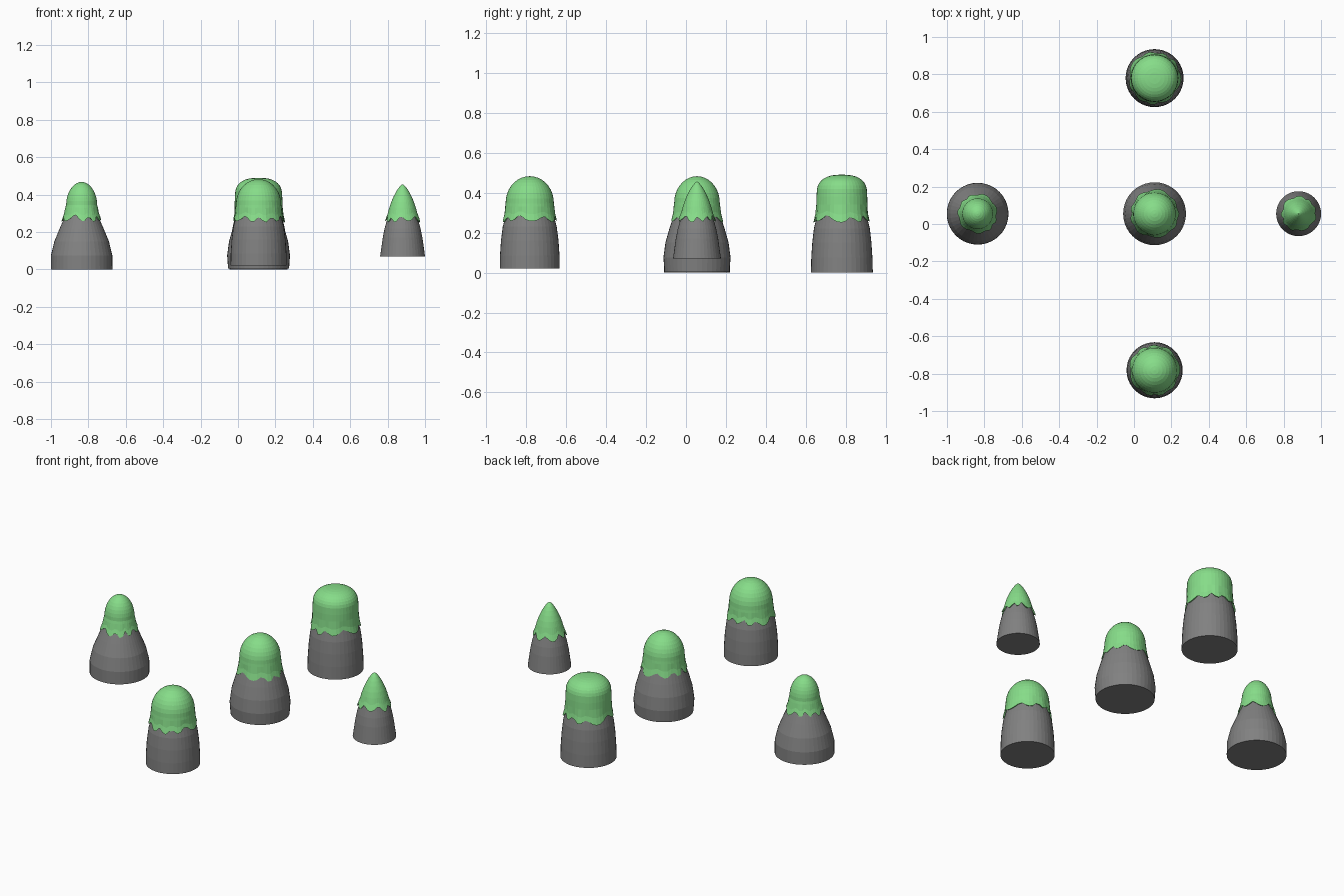
import bpy, bmesh, math

if "Cube" in bpy.data.objects:
    bpy.data.objects.remove(bpy.data.objects["Cube"])

SEG = 40


def material(name, rgb):
    m = bpy.data.materials.new(name)
    m.diffuse_color = (*rgb, 1)
    m.use_nodes = True
    m.node_tree.nodes["Principled BSDF"].inputs["Base Color"].default_value = m.diffuse_color
    return m


GREY = material("stone grey", (0.22, 0.22, 0.22))
GREEN = material("moss green", (0.24, 0.72, 0.25))


def lathe(name, x, y, profile, mat, wave=None, closed_bottom=True, lip=None):
    """Revolve (z, radius) points; wave(angle) moves the lowest rings."""
    bm = bmesh.new()
    rings = []
    for k, (z, r) in enumerate(profile):
        ring = []
        for i in range(SEG):
            a = 2 * math.pi * i / SEG
            zz, rr = z, r
            if wave:
                w = wave(a) * max(0.0, 1 - (z - profile[0][0]) / 0.06)
                zz += 0.017 * w
                rr -= 0.006 * w
            ring.append(bm.verts.new((x + rr * math.cos(a), y + rr * math.sin(a), zz)))
        rings.append(ring)
    for lo, hi in zip(rings, rings[1:]):
        for i in range(SEG):
            j = (i + 1) % SEG
            bm.faces.new((lo[i], lo[j], hi[j], hi[i]))
    # pointed or domed tip
    bm.faces.new(rings[-1])
    if closed_bottom:
        bm.faces.new(rings[0][::-1])
    if lip:
        # underside of the overhanging edge, tucked into the stone
        inner = []
        for v in rings[0]:
            dx, dy = v.co.x - x, v.co.y - y
            s = (math.hypot(dx, dy) - lip) / math.hypot(dx, dy)
            inner.append(bm.verts.new((x + dx * s, y + dy * s, v.co.z + 0.006)))
        for i in range(SEG):
            j = (i + 1) % SEG
            bm.faces.new((inner[i], inner[j], rings[0][j], rings[0][i]))
    bmesh.ops.recalc_face_normals(bm, faces=bm.faces)
    me = bpy.data.meshes.new(name)
    bm.to_mesh(me)
    bm.free()
    me.materials.append(mat)
    ob = bpy.data.objects.new(name, me)
    bpy.context.collection.objects.link(ob)


def dome(z0, z1, r, power, n=9):
    """Rounded top: power 2 is an ellipse, larger is boxier, smaller is pointier."""
    pts = []
    for k in range(n):
        a = math.pi / 2 * k / n
        pts.append((z0 + (z1 - z0) * math.sin(a) ** (2 / power),
                    r * math.cos(a) ** (2 / power)))
    pts.append((z1, r * 0.02))
    return pts


def scallop(phase):
    def f(a):
        b = a + 0.18 * math.sin(2 * a + phase)
        return 1 - 2 * abs(math.cos(4.5 * b + phase)) + 0.25 * math.sin(3 * a + phase)
    return f


# name, x, y, stone profile, cap sides, cap dome (start, top, radius, power)
PILLARS = [
    ("centre", 0.11, 0.055,
     [(0.005, 0.163), (0.075, 0.168), (0.15, 0.158), (0.22, 0.138), (0.30, 0.112)],
     [(0.27, 0.126), (0.30, 0.119), (0.335, 0.116)], (0.35, 0.482, 0.114, 2.0)),
    ("left", -0.836, 0.055,
     [(0.0, 0.165), (0.075, 0.164), (0.15, 0.146), (0.22, 0.117), (0.30, 0.082)],
     [(0.275, 0.102), (0.30, 0.093), (0.33, 0.087)], (0.345, 0.468, 0.083, 1.95)),
    ("front", 0.11, -0.782,
     [(0.02, 0.150), (0.085, 0.149), (0.16, 0.144), (0.23, 0.135), (0.30, 0.116)],
     [(0.272, 0.132), (0.30, 0.125), (0.33, 0.123)], (0.345, 0.482, 0.121, 2.05)),
    ("back", 0.11, 0.780,
     [(0.0, 0.155), (0.075, 0.153), (0.15, 0.148), (0.22, 0.140), (0.30, 0.121)],
     [(0.27, 0.136), (0.30, 0.130), (0.34, 0.128), (0.38, 0.127)], (0.395, 0.49, 0.126, 2.5)),
    ("right", 0.88, 0.055,
     [(0.07, 0.120), (0.12, 0.113), (0.17, 0.106), (0.22, 0.096), (0.30, 0.073)],
     [(0.272, 0.090), (0.30, 0.079), (0.33, 0.071), (0.36, 0.061), (0.39, 0.048),
      (0.415, 0.035), (0.435, 0.022), (0.448, 0.011), (0.455, 0.002)], None),
]

for n, (name, x, y, stone, sides, top) in enumerate(PILLARS):
    lathe(name + "_stone", x, y, stone, GREY)
    cap = sides + (dome(*top) if top else [])
    lathe(name + "_moss_cap", x, y, cap, GREEN, wave=scallop(n * 1.3),
          closed_bottom=False, lip=0.014)
